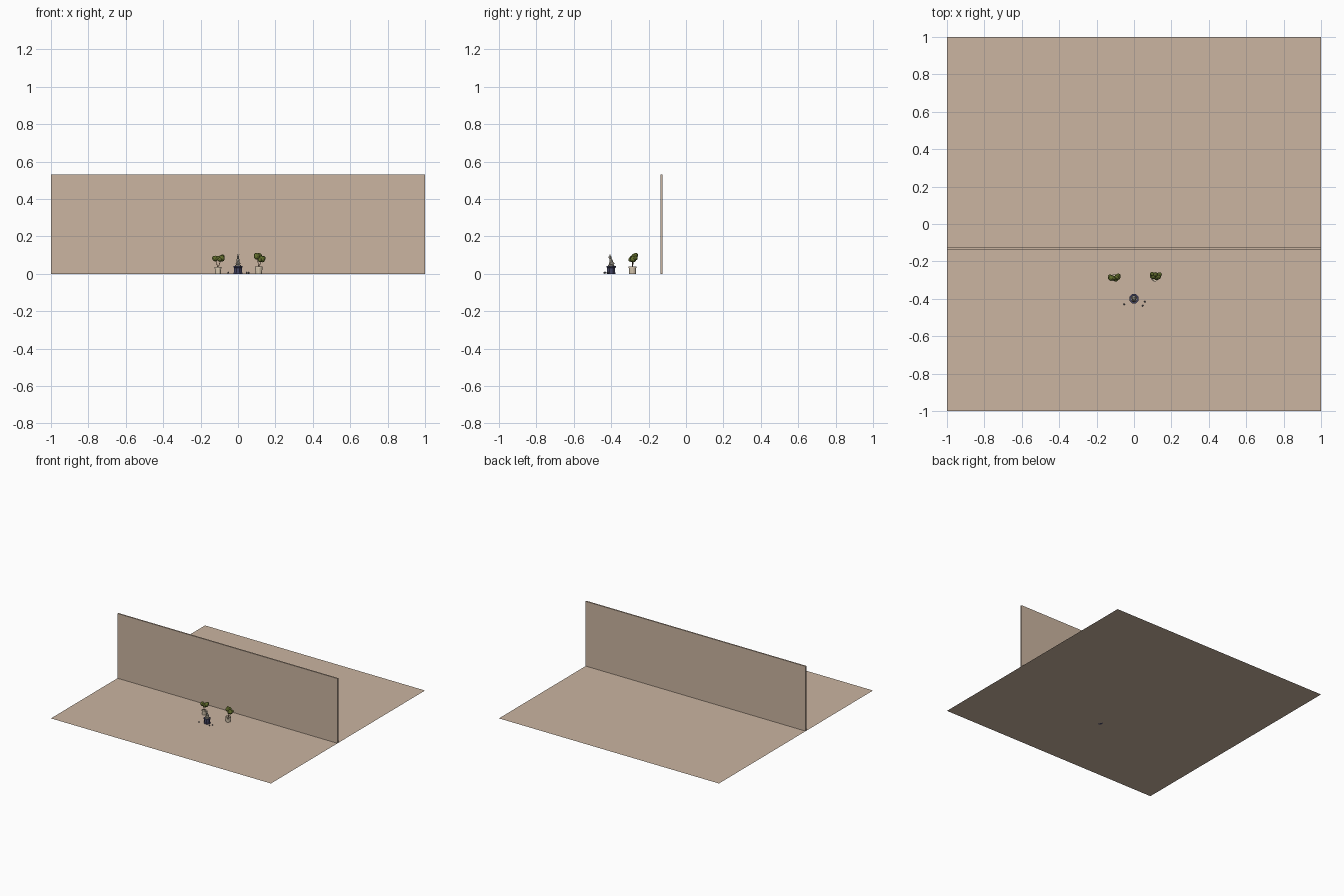
import bpy, bmesh, math
from mathutils import Vector

if "Cube" in bpy.data.objects:
    bpy.data.objects.remove(bpy.data.objects["Cube"])


def material(name, srgb):
    m = bpy.data.materials.new(name)
    m.diffuse_color = [((c / 255 + 0.055) / 1.055) ** 2.4 for c in srgb] + [1]
    m.use_nodes = True
    m.node_tree.nodes["Principled BSDF"].inputs["Base Color"].default_value = m.diffuse_color
    return m


SAND = material("sand plaster", (203, 181, 161))
NAVY = material("dark navy", (70, 70, 100))
STONE = material("grey stone", (172, 165, 150))
CREAM = material("cream pot", (218, 202, 178))
LEAF = material("olive leaf", (104, 116, 48))
BARK = material("brown bark", (95, 72, 50))
PEBBLE = material("grey pebble", (105, 108, 120))


def finish(ob, name, mat):
    ob.name = name
    ob.data.materials.append(mat)
    return ob


def lathe(name, profile, loc, mat, sides=12):
    """Faceted turned shape from (radius, height) pairs, closed at both ends."""
    bm = bmesh.new()
    rings = [[bm.verts.new((r * math.cos(math.tau * (i + .5) / sides),
                            r * math.sin(math.tau * (i + .5) / sides), z))
              for i in range(sides)] for r, z in profile]
    for a, b in zip(rings, rings[1:]):
        for i in range(sides):
            j = (i + 1) % sides
            bm.faces.new((a[i], a[j], b[j], b[i]))
    bm.faces.new(rings[0][::-1])
    bm.faces.new(rings[-1])
    me = bpy.data.meshes.new(name)
    bm.to_mesh(me)
    bm.free()
    ob = bpy.data.objects.new(name, me)
    bpy.context.collection.objects.link(ob)
    ob.location = loc
    return finish(ob, name, mat)


def blob(name, loc, scale, mat, rot=(0, 0, 0), detail=2):
    bpy.ops.mesh.primitive_ico_sphere_add(subdivisions=detail, radius=1, location=loc, rotation=rot)
    ob = bpy.context.object
    ob.scale = scale
    return finish(ob, name, mat)


def rod(name, a, b, radius, mat):
    a, b = Vector(a), Vector(b)
    bpy.ops.mesh.primitive_cylinder_add(vertices=6, radius=radius, depth=(b - a).length,
                                        location=(a + b) / 2)
    ob = bpy.context.object
    ob.rotation_euler = (b - a).to_track_quat('Z', 'Y').to_euler()
    return finish(ob, name, mat)


# Floor sheet and long back wall
bpy.ops.mesh.primitive_plane_add(size=2)
finish(bpy.context.object, "floor", SAND)
bpy.ops.mesh.primitive_cube_add(size=1, location=(0, -0.131, 0.266))
wall = finish(bpy.context.object, "wall", SAND)
wall.scale = (2, 0.011, 0.532)

# Octagonal pedestal with a slightly wider cap
lathe("pedestal", [(.025, 0), (.025, .006), (.023, .008), (.023, .032), (.027, .034), (.027, .042)],
      (0, -.4, 0), NAVY, 8)

# Small seated statue
lathe("statue_base", [(.017, .042), (.016, .047)], (0, -.4, 0), STONE, 10)
blob("statue_haunches", (0, -.397, .055), (.013, .015, .010), STONE)
blob("statue_torso", (0, -.400, .069), (.009, .009, .017), STONE, (.25, 0, 0))
blob("statue_head", (0, -.406, .088), (.007, .009, .007), STONE)
for s in (-1, 1):
    blob("statue_ear", (s * .004, -.406, .098), (.0025, .0025, .009), STONE, (0, s * .15, 0), 1)
    rod("statue_foreleg", (s * .006, -.411, .046), (s * .005, -.405, .068), .003, STONE)

# Potted plants: pot centre, pot radius, pot height, leaf clumps (x, y, z, radius)
plants = {
    "left": ((-.107, -.287), .0175, .037,
             [(-.122, -.288, .082, .017), (-.088, -.283, .083, .018), (-.107, -.290, .084, .013),
              (-.098, -.296, .076, .013), (-.128, -.279, .086, .011), (-.083, -.276, .092, .012)]),
    "right": ((.111, -.286), .020, .040,
              [(.102, -.277, .092, .018), (.128, -.281, .079, .018), (.114, -.270, .098, .014),
               (.136, -.270, .084, .013), (.097, -.268, .100, .013), (.118, -.288, .075, .013)]),
}
for side, ((x, y), r, h, clumps) in plants.items():
    lathe(side + "_pot", [(r * .9, 0), (r, h * .75), (r * 1.05, h * .78), (r * 1.05, h), (r * .85, h),
                          (r * .8, h * .9)], (x, y, 0), CREAM)
    for cx, cy, cz, cr in clumps[:2]:
        rod(side + "_stem", (x, y, h * .85), (cx, cy, cz), .0015, BARK)
    for i, (cx, cy, cz, cr) in enumerate(clumps):
        blob(side + "_foliage", (cx, cy, cz), (cr, cr * .95, cr * .9), LEAF, (i, i * 2, i * 3))

# Pebbles scattered beside the pedestal
for x, y, r in ((-.053, -.430, .005), (.046, -.437, .005), (.058, -.415, .005)):
    blob("pebble", (x, y, r * 1.2), (r, r, r * 1.2), PEBBLE, detail=1)
